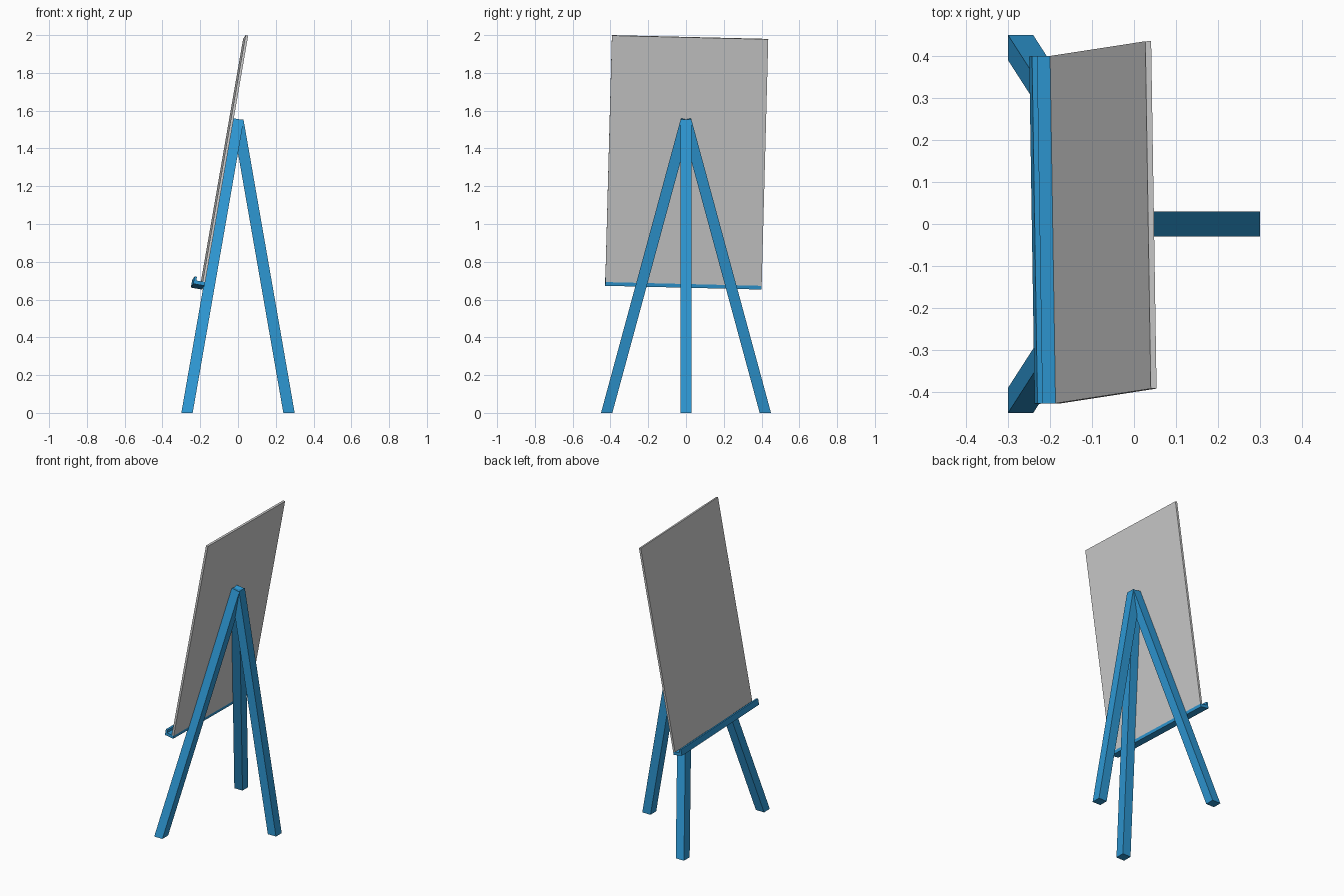
import bpy
from mathutils import Matrix, Vector

if "Cube" in bpy.data.objects:
    bpy.data.objects.remove(bpy.data.objects["Cube"])

blue = bpy.data.materials.new("blue_paint")
blue.diffuse_color = (0.027, 0.31, 0.65, 1)
blue.use_nodes = True
blue.node_tree.nodes["Principled BSDF"].inputs["Base Color"].default_value = blue.diffuse_color


def add_mesh(name, verts, faces, mat=None):
    me = bpy.data.meshes.new(name)
    me.from_pydata(verts, [], faces)
    ob = bpy.data.objects.new(name, me)
    bpy.context.collection.objects.link(ob)
    if mat:
        me.materials.append(mat)
    return ob


def prism(name, bottom, top, mat=None):
    """Closed prism between two matching counter-clockwise loops."""
    n = len(bottom)
    sides = [(i, (i + 1) % n, n + (i + 1) % n, n + i) for i in range(n)]
    caps = [tuple(reversed(range(n))), tuple(range(n, 2 * n))]
    return add_mesh(name, bottom + top, sides + caps, mat)


# Legs: level foot on the floor, top end cut square to the leg
TOP, R = 1.548, 0.03


def leg(name, fx, fy):
    foot = Vector((fx, fy, 0))
    axis = Vector((0, 0, TOP)) - foot
    bottom, top = [], []
    for sx, sy in ((-1, -1), (1, -1), (1, 1), (-1, 1)):
        p = foot + Vector((sx * R, sy * R, 0))
        t = axis.dot(Vector((0, 0, TOP)) - p) / axis.length_squared
        bottom.append(p)
        top.append(p + axis * t)
    prism(name, bottom, top, blue)


leg("front_leg_left", -0.27, 0.42)
leg("front_leg_right", -0.27, -0.42)
leg("back_leg", 0.27, 0)

# Leaning, slightly crooked frame shared by the board and tray
u = Vector((-0.013, 0.83, -0.02)).normalized()
v = Vector((0.227, 0.037, 1.305))
v = (v - u * v.dot(u)).normalized()
n = u.cross(v)
frame = Matrix((n, u, v)).transposed().to_4x4()
frame.translation = (-0.1935, -0.0135, 0.685)
HALF, THICK, HEIGHT = 0.414, 0.014, 1.325


def extrude_profile(name, profile, mat=None):
    """Sweep a (depth, height) profile across the board width."""
    a = [Vector((x, HALF, z)) for x, z in profile]
    b = [Vector((x, -HALF, z)) for x, z in profile]
    prism(name, a, b, mat).matrix_world = frame


# Board
extrude_profile("board", [(0, 0), (THICK, 0), (THICK, HEIGHT), (0, HEIGHT)])

# Tray with raised front lip
extrude_profile("tray", [(-0.047, -0.02), (THICK, -0.02), (THICK, 0),
                         (-0.034, 0), (-0.034, 0.02), (-0.047, 0.02)], blue)
